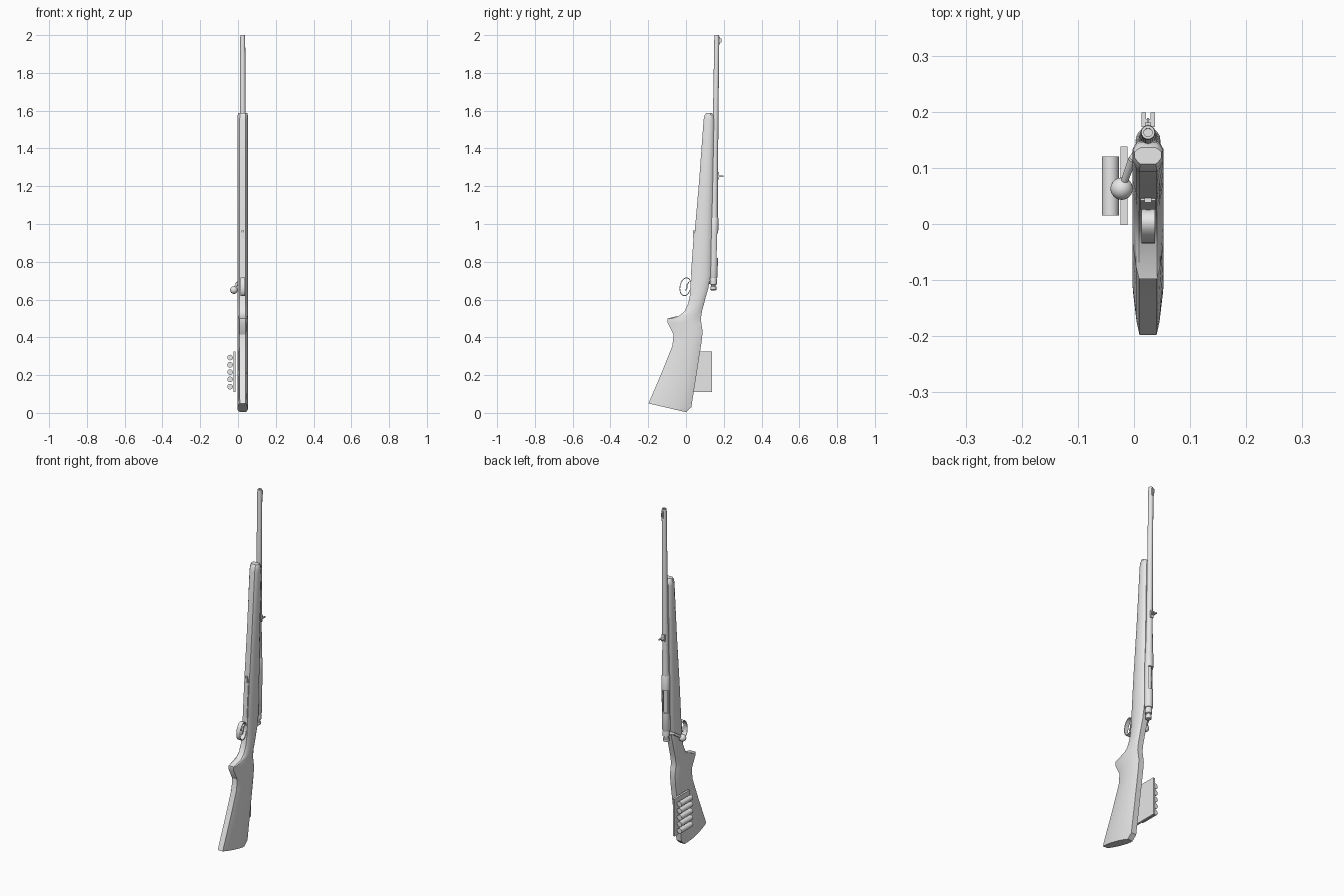
import bpy, bmesh
from math import sin, cos, pi, radians
from mathutils import Vector

cube = bpy.data.objects.get("Cube")
if cube:
    bpy.data.objects.remove(cube, do_unlink=True)

grey = bpy.data.materials.new("plain_grey")
grey.use_nodes = True
grey.diffuse_color = (0.8, 0.8, 0.8, 1)
grey.node_tree.nodes["Principled BSDF"].inputs["Base Color"].default_value = (0.8, 0.8, 0.8, 1)

CX = 0.025  # centre plane of the rifle


def axis_y(z):
    """Bore line, leaning slightly back."""
    return 0.145 + (z - 0.7) * 0.014


def finish(name, bm, smooth=35):
    bmesh.ops.recalc_face_normals(bm, faces=bm.faces)
    me = bpy.data.meshes.new(name)
    bm.to_mesh(me)
    bm.free()
    ob = bpy.data.objects.new(name, me)
    bpy.context.collection.objects.link(ob)
    me.materials.append(grey)
    bpy.ops.object.select_all(action='DESELECT')
    ob.select_set(True)
    bpy.context.view_layer.objects.active = ob
    if smooth:
        bpy.ops.object.shade_smooth_by_angle(angle=radians(smooth))
    return ob


def loft(name, rings, closed=False, smooth=35):
    """Skin a list of equal-length point rings."""
    bm = bmesh.new()
    rows = [[bm.verts.new(p) for p in ring] for ring in rings]
    n = len(rows[0])
    pairs = list(zip(rows, rows[1:]))
    if closed:
        pairs.append((rows[-1], rows[0]))
    for a, b in pairs:
        for i in range(n):
            j = (i + 1) % n
            bm.faces.new((a[i], a[j], b[j], b[i]))
    if not closed:
        bm.faces.new(rows[0])
        bm.faces.new(rows[-1])
    return finish(name, bm, smooth)


def turned(name, profile, sides=20):
    """Round part on the bore line from (z, radius) pairs."""
    return loft(name, [[(CX + r * cos(2 * pi * i / sides),
                         axis_y(z) + r * sin(2 * pi * i / sides), z)
                        for i in range(sides)] for z, r in profile])


def rod(name, a, b, ra, rb, sides=14):
    a, b = Vector(a), Vector(b)
    q = (b - a).to_track_quat('Z', 'Y')
    ring = [Vector((cos(2 * pi * i / sides), sin(2 * pi * i / sides), 0)) for i in range(sides)]
    return loft(name, [[p + q @ (v * r) for v in ring] for p, r in ((a, ra), (b, rb))])


def box(name, lo, hi):
    bm = bmesh.new()
    bmesh.ops.create_cube(bm, size=1)
    for v in bm.verts:
        v.co = [(l + h) / 2 + c * (h - l) for l, h, c in zip(lo, hi, v.co)]
    return finish(name, bm, 0)


# Stock: front and back edge points (y, z) of each section, with a width factor
stations = [
    (-.198, .05, .0, .004, .95), (-.185, .082, .028, .03, 1),
    (-.13, .21, .055, .2, 1), (-.072, .355, .083, .38, 1),
    (-.066, .415, .088, .43, 1), (-.098, .478, .082, .47, 1),
    (-.098, .50, .078, .495, 1), (-.035, .515, .085, .54, 1),
    (-.008, .537, .095, .575, 1), (.012, .58, .105, .615, 1),
    (.022, .63, .118, .66, 1), (.03, .73, .13, .73, 1),
    (.045, .945, .135, .945, 1), (.07, 1.235, .142, 1.235, 1),
    (.093, 1.55, .148, 1.55, 1), (.098, 1.575, .145, 1.575, .96),
    (.107, 1.588, .136, 1.588, .85),
]
half = [(0, .016), (.12, .0215), (.38, .028), (.72, .028), (.9, .0225), (1, .016)]
outline = half + [(t, -w) for t, w in reversed(half)]
loft("stock", [[(CX + w * k, fy + (by - fy) * t, fz + (bz - fz) * t) for t, w in outline]
               for fy, fz, by, bz, k in stations], smooth=30)

# Barrel with a recessed bore
turned("barrel", [(1.0, .02), (1.06, .0185), (1.2, .0165), (1.6, .0145), (1.99, .0132),
                  (2.0, .012), (2.0, .0075), (1.95, .0075)])

# Receiver: two rings, and an open cradle beside the loading port
turned("receiver_rear", [(.715, .02), (.72, .022), (.82, .022)])
turned("receiver_front", [(.95, .022), (1.03, .022), (1.035, .0195)])
arc = [radians(170 + 235 * i / 14) for i in range(15)]
section = [(.022, a) for a in arc] + [(.0165, a) for a in reversed(arc)]
loft("receiver_cradle", [[(CX + r * cos(a), axis_y(z) + r * sin(a), z) for r, a in section]
                         for z in (.82, .95)])

# Bolt and its shroud
turned("bolt_body", [(.7, .0135), (.96, .0135)])
turned("bolt_shroud", [(.648, .011), (.652, .016), (.668, .016), (.671, .012), (.678, .012),
                       (.681, .0185), (.705, .0185), (.716, .016)])

# Bolt handle and knob
root, knob = (CX - .008, .14, .695), Vector((-.022, .063, .65))
elbow = (-.003, .115, .688)
rod("handle_root", root, elbow, .009, .007)
rod("handle_arm", elbow, knob, .0075, .006)
bm = bmesh.new()
bmesh.ops.create_uvsphere(bm, u_segments=18, v_segments=12, radius=.02)
bmesh.ops.translate(bm, verts=bm.verts, vec=knob)
finish("handle_knob", bm, 60)

# Trigger guard: a flat band swept round an oval
rings = []
for i in range(28):
    a = 2 * pi * i / 28
    rings.append([(CX + x, -.003 + ry * cos(a) + .006 * sin(a), .668 + rz * sin(a))
                  for x, ry, rz in ((-.012, .031, .05), (.012, .031, .05),
                                    (.012, .027, .045), (-.012, .027, .045))])
loft("trigger_guard", rings, closed=True)

# Trigger: short curved blade
blade = [(.03, .70), (.014, .692), (.006, .678), (.004, .66), (-.002, .648)]
loft("trigger", [[(CX + x, y + d, z) for x, d in
                  ((-.004, -.003), (.004, -.003), (.004, .003), (-.004, .003))]
                 for y, z in blade])

# Magazine floor plate and its catch
loft("floor_plate", [[(CX + x, y + d, z) for x, d in
                      ((-.013, -.004), (.013, -.004), (.013, .01), (-.013, .01))]
                     for y, z in ((.03, .73), (.0455, .95))], smooth=0)
box("plate_catch", (CX - .006, .038, .925), (CX + .006, .056, .965))

# Front sight: ramp and blade
y = axis_y(1.97)
box("front_sight_base", (CX - .005, y + .008, 1.95), (CX + .005, y + .018, 1.99))
box("front_sight_blade", (CX - .002, y + .016, 1.96), (CX + .002, y + .026, 1.982))

# Rear sight: base and a notched leaf
y = axis_y(1.25)
box("rear_sight_base", (CX - .009, y + .01, 1.235), (CX + .009, y + .021, 1.275))
box("rear_sight_leaf", (CX - .012, y + .02, 1.25), (CX + .012, y + .034, 1.256))
for side, s in (("right", -1), ("left", 1)):
    box("rear_sight_ear_" + side, (CX + s * .008 - .004, y + .033, 1.25),
        (CX + s * .008 + .004, .199, 1.256))

# Cartridge carrier beside the butt
box("carrier_plate", (-.024, -.002, .11), (-.012, .138, .325))
for i in range(5):
    z = .139 + i * .0385
    rod("cartridge_%d" % (i + 1), (-.042, .015, z), (-.042, .12, z), .015, .015, 16)
